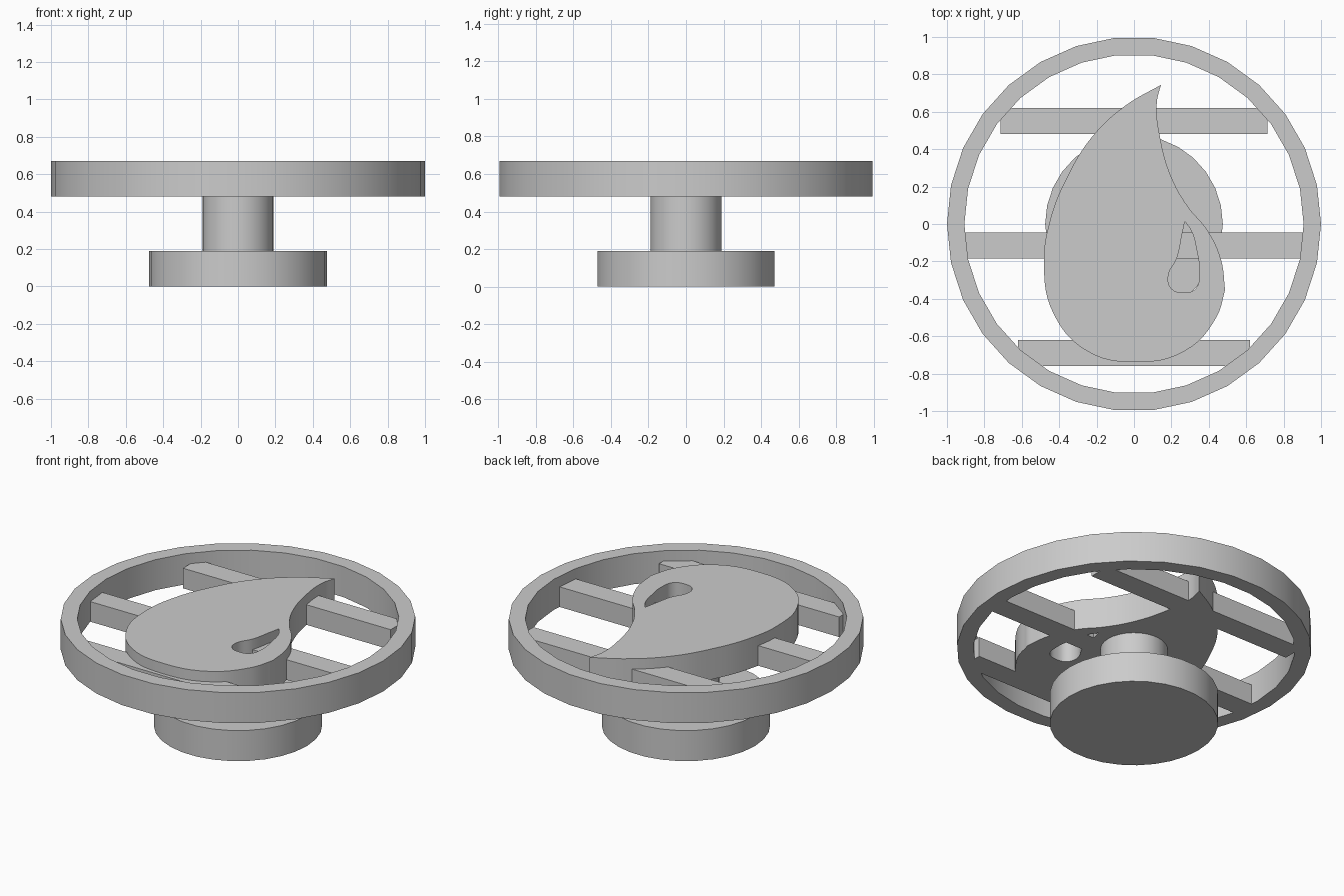
import bpy
import bmesh
import math

if "Cube" in bpy.data.objects:
    bpy.data.objects.remove(bpy.data.objects["Cube"], do_unlink=True)

SIDES = 30
DECK_LOW, DECK_HIGH, BAR_HIGH = 0.48, 0.67, 0.605
BASE_HIGH = 0.19

grey = bpy.data.materials.new("plain_grey")
grey.use_nodes = True
grey.diffuse_color = (0.6, 0.6, 0.6, 1)
grey.node_tree.nodes["Principled BSDF"].inputs["Base Color"].default_value = (0.6, 0.6, 0.6, 1)


def add_object(name, mesh, smooth=True):
    mesh.materials.clear()
    mesh.materials.append(grey)
    obj = bpy.data.objects.new(name, mesh)
    bpy.context.collection.objects.link(obj)
    if smooth:
        bpy.ops.object.select_all(action="DESELECT")
        obj.select_set(True)
        bpy.context.view_layer.objects.active = obj
        bpy.ops.object.shade_smooth_by_angle(angle=math.radians(30))
    return obj


def lathe(name, profile, closed=False):
    """Turn a radius/height profile around the vertical axis."""
    bm = bmesh.new()
    verts = [bm.verts.new((r, 0, z)) for r, z in profile]
    edges = [bm.edges.new(pair) for pair in zip(verts, verts[1:])]
    if closed:
        edges.append(bm.edges.new((verts[-1], verts[0])))
    bmesh.ops.spin(bm, geom=verts + edges, cent=(0, 0, 0), axis=(0, 0, 1),
                   angle=math.tau, steps=SIDES, use_merge=True)
    bmesh.ops.remove_doubles(bm, verts=bm.verts, dist=0.0001)
    bmesh.ops.recalc_face_normals(bm, faces=bm.faces)
    mesh = bpy.data.meshes.new(name)
    bm.to_mesh(mesh)
    bm.free()
    return add_object(name, mesh)


def bar(name, half_length, y_low, y_high):
    bm = bmesh.new()
    bmesh.ops.create_cube(bm, size=1)
    bmesh.ops.scale(bm, verts=bm.verts,
                    vec=(2 * half_length, y_high - y_low, BAR_HIGH - DECK_LOW))
    bmesh.ops.translate(bm, verts=bm.verts,
                        vec=(0, (y_low + y_high) / 2, (BAR_HIGH + DECK_LOW) / 2))
    mesh = bpy.data.meshes.new(name)
    bm.to_mesh(mesh)
    bm.free()
    return add_object(name, mesh, smooth=False)


def add_outline(curve, points, corners):
    """Closed smooth outline with sharp points at the given indices."""
    spline = curve.splines.new("BEZIER")
    spline.bezier_points.add(len(points) - 1)
    spline.use_cyclic_u = True
    for i, (point, (x, y)) in enumerate(zip(spline.bezier_points, points)):
        point.co = (x, y, 0)
        kind = "VECTOR" if i in corners else "AUTO"
        point.handle_left_type = point.handle_right_type = kind


# Foot and stem
lathe("foot", [(0, 0), (0.475, 0), (0.475, BASE_HIGH), (0, BASE_HIGH)])
lathe("stem", [(0, BASE_HIGH), (0.19, BASE_HIGH), (0.19, DECK_LOW), (0, DECK_LOW)])

# Outer ring
lathe("outer_ring", [(1, DECK_LOW), (1, DECK_HIGH), (0.907, DECK_HIGH), (0.907, DECK_LOW)],
      closed=True)

# Cross bars
bar("back_bar", 0.715, 0.48, 0.62)
bar("middle_bar", 0.92, -0.185, -0.045)
bar("front_bar", 0.62, -0.76, -0.62)

# Drop plate with a small drop-shaped hole
drop = [(0.144, 0.744), (0.122, 0.65), (0.139, 0.465), (0.2, 0.25), (0.29, 0.09),
        (0.39, -0.03), (0.465, -0.19), (0.487, -0.353), (0.44, -0.5), (0.27, -0.68),
        (0, -0.738), (-0.25, -0.68), (-0.43, -0.48), (-0.482, -0.22), (-0.45, 0.016),
        (-0.358, 0.25), (-0.225, 0.465), (-0.05, 0.63)]
hole = [(0.272, 0.014), (0.258, -0.05), (0.23, -0.18), (0.183, -0.28), (0.2, -0.345),
        (0.265, -0.367), (0.33, -0.345), (0.35, -0.27), (0.335, -0.14), (0.308, -0.04)]
curve = bpy.data.curves.new("drop_outline", "CURVE")
curve.dimensions = "2D"
curve.fill_mode = "BOTH"
curve.resolution_u = 6
curve.extrude = (DECK_HIGH - DECK_LOW) / 2
add_outline(curve, drop, {0, 7})
add_outline(curve, hole, {0})
outline = bpy.data.objects.new("drop_outline", curve)
mesh = bpy.data.meshes.new_from_object(outline)
bpy.data.objects.remove(outline)

bm = bmesh.new()
bm.from_mesh(mesh)
bmesh.ops.remove_doubles(bm, verts=bm.verts, dist=0.0001)
bmesh.ops.recalc_face_normals(bm, faces=bm.faces)
bmesh.ops.translate(bm, verts=bm.verts, vec=(0, 0, (DECK_HIGH + DECK_LOW) / 2))
bm.to_mesh(mesh)
bm.free()
mesh.name = "drop_plate"
add_object("drop_plate", mesh)
